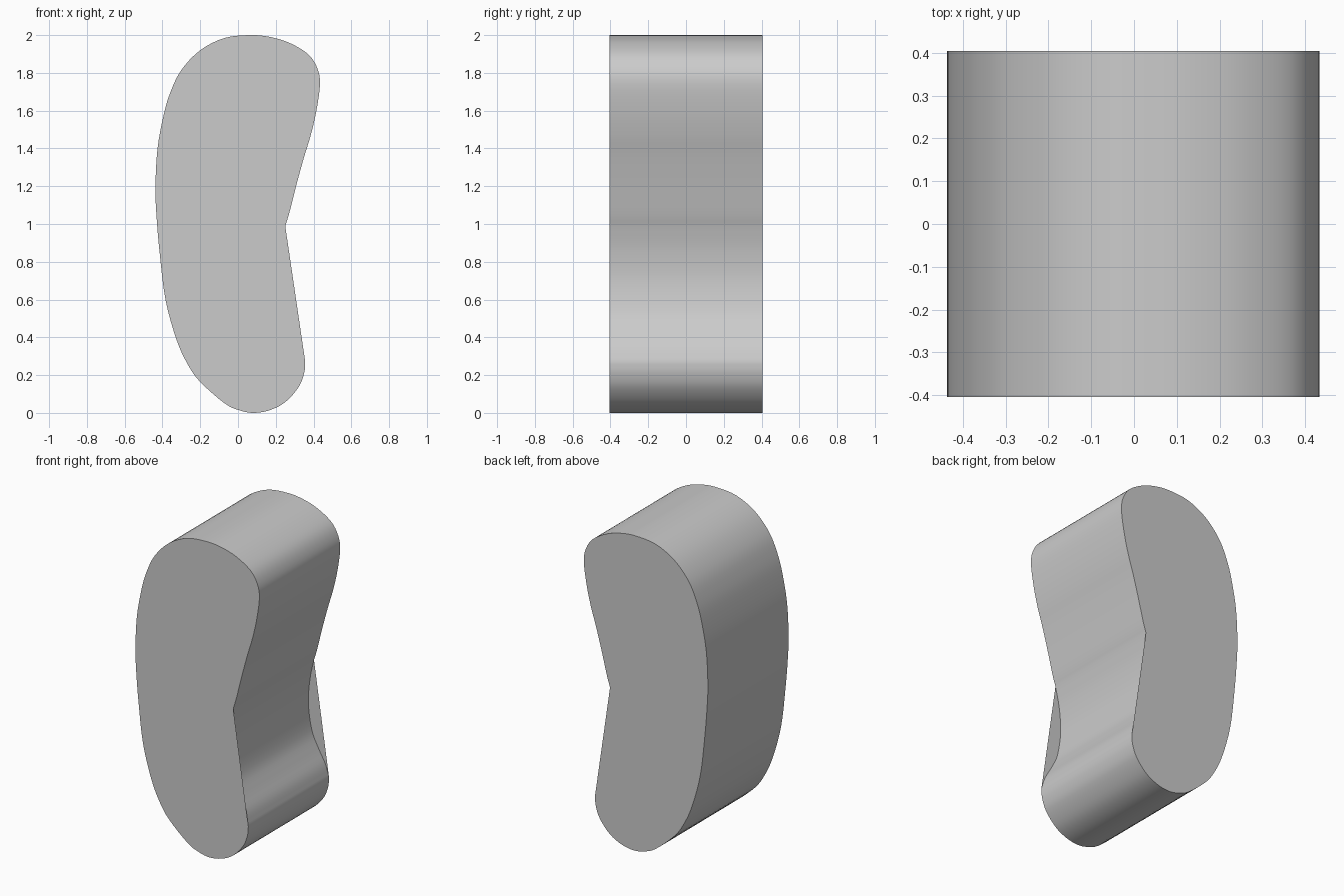
import bpy, bmesh, math
from mathutils import Vector

if "Cube" in bpy.data.objects:
    bpy.data.objects.remove(bpy.data.objects["Cube"])

HALF_DEPTH = 0.405

# Outer outline (x, z): from the waist crease over the top, down the left, round the base
OUTER = [(.25, .99), (.272, 1.06), (.31, 1.21), (.35, 1.355), (.385, 1.47), (.415, 1.6),
         (.434, 1.74), (.42, 1.825), (.37, 1.9), (.27, 1.96), (.17, 1.99), (.07, 2.0),
         (-.07, 1.985), (-.2, 1.92), (-.3, 1.815), (-.357, 1.7), (-.393, 1.58), (-.426, 1.4),
         (-.437, 1.2), (-.432, 1.05), (-.415, .85), (-.384, .6), (-.325, .386), (-.265, .255),
         (-.2, .164), (-.07, .05), (.01, .013), (.085, 0), (.17, .015), (.25, .057),
         (.32, .135), (.35, .21), (.356, .27)]
# Hollow in the side wall, lying behind the straight edges of the two end faces
HOLLOW = [(.356, .27), (.33, .35), (.28, .44), (.235, .54), (.211, .7), (.222, .86), (.25, .99)]


def spline(points, steps=4):
    """Smooth curve through the points, without the last one."""
    p = [Vector(q) for q in points]
    p = [2 * p[0] - p[1]] + p + [2 * p[-1] - p[-2]]
    out = []
    for a, b, c, d in zip(p, p[1:], p[2:], p[3:]):
        for i in range(steps):
            t = i / steps
            out.append(0.5 * (2 * b + (c - a) * t + (2 * a - 5 * b + 4 * c - d) * t * t
                              + (3 * b - a - 3 * c + d) * t ** 3))
    return out


outer = spline(OUTER) + [Vector(OUTER[-1])]
hollow = spline(HOLLOW)[1:]
bm = bmesh.new()
front, back = [[bm.verts.new((p.x, y, p.y)) for p in outer + hollow]
               for y in (-HALF_DEPTH, HALF_DEPTH)]

# Side wall follows the full outline including the hollow
n = len(front)
for i in range(n):
    j = (i + 1) % n
    bm.faces.new((front[i], front[j], back[j], back[i])).smooth = True

# End faces span straight across the hollow
m = len(outer)
bm.faces.new(front[:m][::-1])
bm.faces.new(back[:m])

mesh = bpy.data.meshes.new("bean_block")
bm.to_mesh(mesh)
bm.free()
block = bpy.data.objects.new("bean_block", mesh)
bpy.context.collection.objects.link(block)
bpy.context.view_layer.objects.active = block
block.select_set(True)
bpy.ops.object.shade_smooth_by_angle(angle=math.radians(35))
